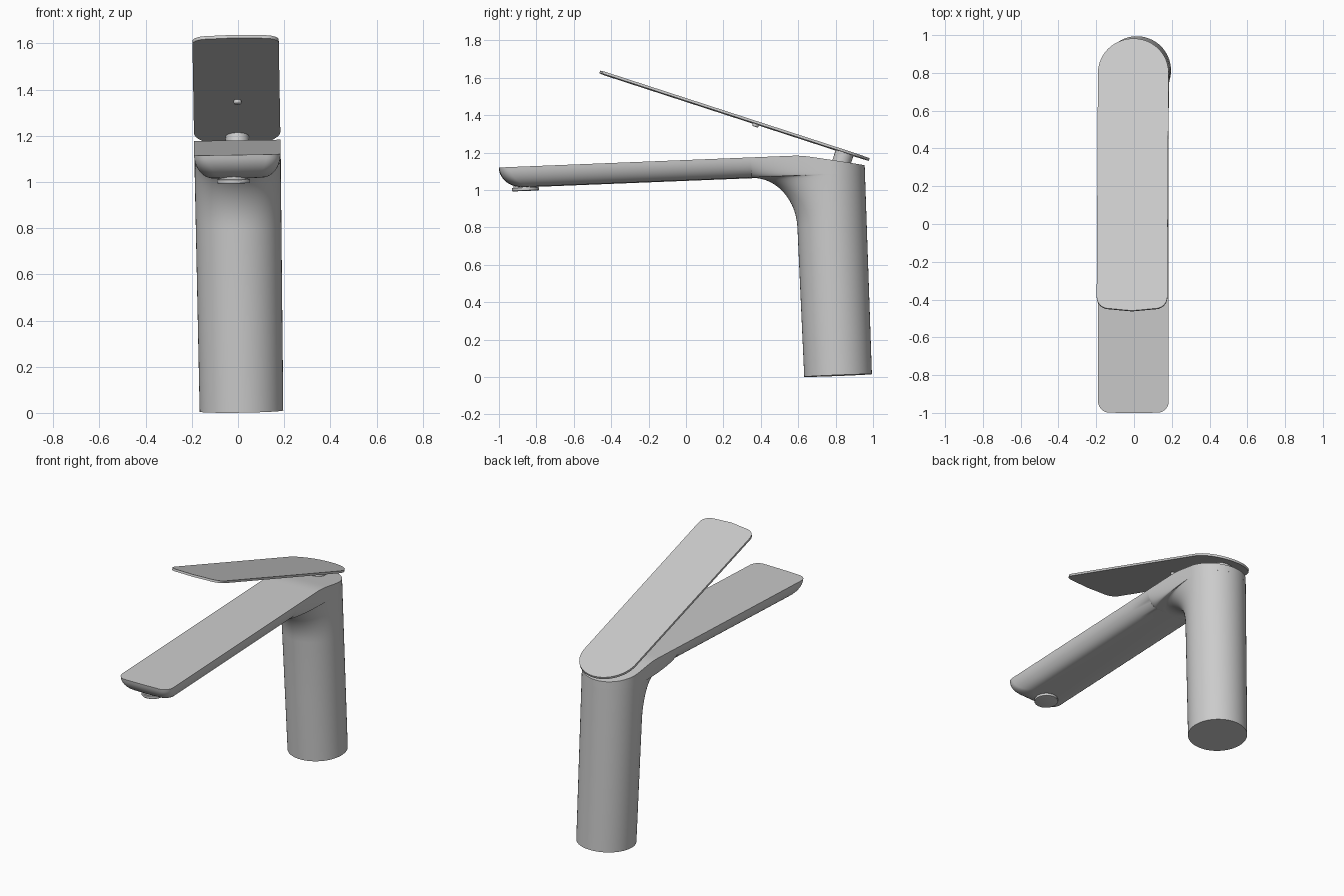
import bpy, bmesh, math
from mathutils import Matrix, Vector

cube = bpy.data.objects.get("Cube")
if cube:
    bpy.data.objects.remove(cube, do_unlink=True)

# One satin metal colour
metal = bpy.data.materials.new("satin grey metal")
metal.use_nodes = True
GREY = (0.6, 0.6, 0.6, 1)
metal.diffuse_color = GREY
metal.node_tree.nodes["Principled BSDF"].inputs["Base Color"].default_value = GREY

# The whole tap leans slightly
LEAN = Matrix.Translation((0.015, 0.813, 0.008)) @ Matrix.Rotation(0.04, 4, 'X') @ Matrix.Rotation(-0.0155, 4, 'Y')
# Frame of the lever plate, origin at its back end, -y towards its tip
LEVER = LEAN @ Matrix.Translation((0, 0.213, 1.147)) @ Matrix.Rotation(math.radians(-20.3), 4, 'X')


def finish(name, bm, matrix, angle=35):
    bmesh.ops.remove_doubles(bm, verts=bm.verts, dist=1e-5)
    bmesh.ops.recalc_face_normals(bm, faces=bm.faces)
    bm.transform(matrix)
    mesh = bpy.data.meshes.new(name)
    bm.to_mesh(mesh)
    bm.free()
    mesh.materials.append(metal)
    obj = bpy.data.objects.new(name, mesh)
    bpy.context.collection.objects.link(obj)
    bpy.ops.object.select_all(action='DESELECT')
    obj.select_set(True)
    bpy.context.view_layer.objects.active = obj
    bpy.ops.object.shade_smooth_by_angle(angle=math.radians(angle))
    return obj


def cylinder(name, radius, z0, z1, centre, matrix, bevel=0.0):
    bm = bmesh.new()
    bmesh.ops.create_cone(bm, cap_ends=True, segments=40, radius1=radius, radius2=radius, depth=z1 - z0,
                          matrix=Matrix.Translation((centre[0], centre[1], (z0 + z1) / 2)))
    if bevel:
        rims = [e for e in bm.edges if abs(e.verts[0].co.z - e.verts[1].co.z) < 1e-6]
        bmesh.ops.bevel(bm, geom=rims, offset=bevel, segments=3, affect='EDGES', profile=0.5)
    return finish(name, bm, matrix)


# Body: a stack of plan outlines, from the round foot to the long spout top
UNDER, TOP, TIP, REACH = 1.074, 1.181, -1.766, 0.42
ARC, RUN, CORNER = 20, 8, 8


def radius_at(w):
    return 0.181 + 0.0055 * w


def top_height(v):
    s = max(0.0, v + 0.2)
    return TOP - (0.95 * s * s if s < 0.1 else 0.19 * (s - 0.05))


def back_arc(r):
    return [(r * math.sin(a), r * math.cos(a)) for a in (math.pi / 2 * i / ARC for i in range(ARC))]


def column_half(r, depth):
    pts = back_arc(r)
    for i in range(ARC + 1):
        a = math.pi / 2 * i / ARC
        pts.append((r * math.cos(a), -depth * math.sin(a)))
    return pts + [(0.0, -depth)] * (RUN + CORNER + 2)


def spout_half(inset):
    r = radius_at(1.1)
    hs, tip, rc = r - 0.085 * inset, TIP + 0.125 * inset, 0.06
    pts = back_arc(r)
    for i in range(ARC + 1):
        a = math.pi / 2 * i / ARC
        pts.append((hs + (r - hs) * math.cos(a), -REACH * math.sin(a)))
    for i in range(1, RUN + 1):
        pts.append((hs, -REACH + (tip + rc + REACH) * i / RUN))
    for i in range(1, CORNER + 1):
        a = math.pi / 2 * i / CORNER
        pts.append((hs - rc + rc * math.cos(a), tip + rc - rc * math.sin(a)))
    return pts + [(0.0, tip - 0.002)]


layers = []
for w in (0, 0.4, 0.8):
    layers.append([(u, v, w) for u, v in column_half(radius_at(w), radius_at(w))])
for i in range(1, 15):                      # fillet under the spout
    b = math.pi / 2 * i / 14
    w = 0.8 + (UNDER - 0.8) * math.sin(b)
    r = radius_at(w)
    layers.append([(u, v, w) for u, v in column_half(r, r + (REACH - r) * (1 - math.cos(b)))])
for i in range(11):                         # rounded belly of the spout
    c = math.pi / 2 * i / 10
    layers.append([(u, v, UNDER + (1 - math.cos(c)) * (top_height(v) - UNDER))
                   for u, v in spout_half(1 - math.sin(c))])

# All halves share one point count, so neighbouring outlines join as quads
count = min(len(l) for l in layers)
layers = [l[:count - 1] + [l[-1]] for l in layers]
bm = bmesh.new()
loops = []
for half in layers:
    ring = half + [(-u, v, w) for u, v, w in half[-2:0:-1]]
    loops.append([bm.verts.new(p) for p in ring])
n = len(loops[0])
for low, high in zip(loops, loops[1:]):
    for i in range(n):
        j = (i + 1) % n
        bm.faces.new((low[i], low[j], high[j], high[i]))
# Foot and top closed with cross strips
for ring in (loops[0], loops[-1]):
    for i in range(count - 1):
        quad = [ring[i], ring[i + 1], ring[(n - i - 1) % n], ring[(n - i) % n]]
        quad = list(dict.fromkeys(quad))
        if len(quad) > 2:
            bm.faces.new(quad)
bmesh.ops.dissolve_degenerate(bm, dist=1e-6, edges=bm.edges)
finish("body_and_spout", bm, LEAN)

# Water outlet under the spout tip
cylinder("outlet_collar", 0.064, 1.062, 1.10, (-0.018, -1.63), LEAN)
cylinder("outlet_rim", 0.072, 1.054, 1.071, (-0.018, -1.63), LEAN, 0.003)

# Lever plate: round at the back, soft corners at the tip
LENGTH, HALF, SOFT = 1.515, 0.187, 0.065
outline = [(HALF * math.cos(a), -HALF * 1.02 + HALF * 1.02 * math.sin(a))
           for a in (math.pi * i / 40 for i in range(41))]
for side in (-1, 1):
    arc = [(side * (HALF - SOFT + SOFT * math.cos(a)), -LENGTH + 0.012 + SOFT * (1 - math.sin(a)))
           for a in (math.pi / 2 * i / 10 for i in range(11))]
    outline += arc + [(0, -LENGTH)] if side < 0 else arc[::-1]
bm = bmesh.new()
plate = bm.faces.new([bm.verts.new((x, y, -0.007)) for x, y in outline])
extruded = bmesh.ops.extrude_face_region(bm, geom=[plate])
bmesh.ops.translate(bm, vec=Vector((0, 0, 0.014)),
                    verts=[g for g in extruded["geom"] if isinstance(g, bmesh.types.BMVert)])
finish("lever_plate", bm, LEVER)

# Neck joining lever to body, and the small stop pin under the lever
cylinder("lever_neck", 0.05, -0.09, -0.003, (0, -0.137), LEVER)
cylinder("lever_pin", 0.017, -0.022, -0.003, (0.004, -0.635), LEVER, 0.006)
